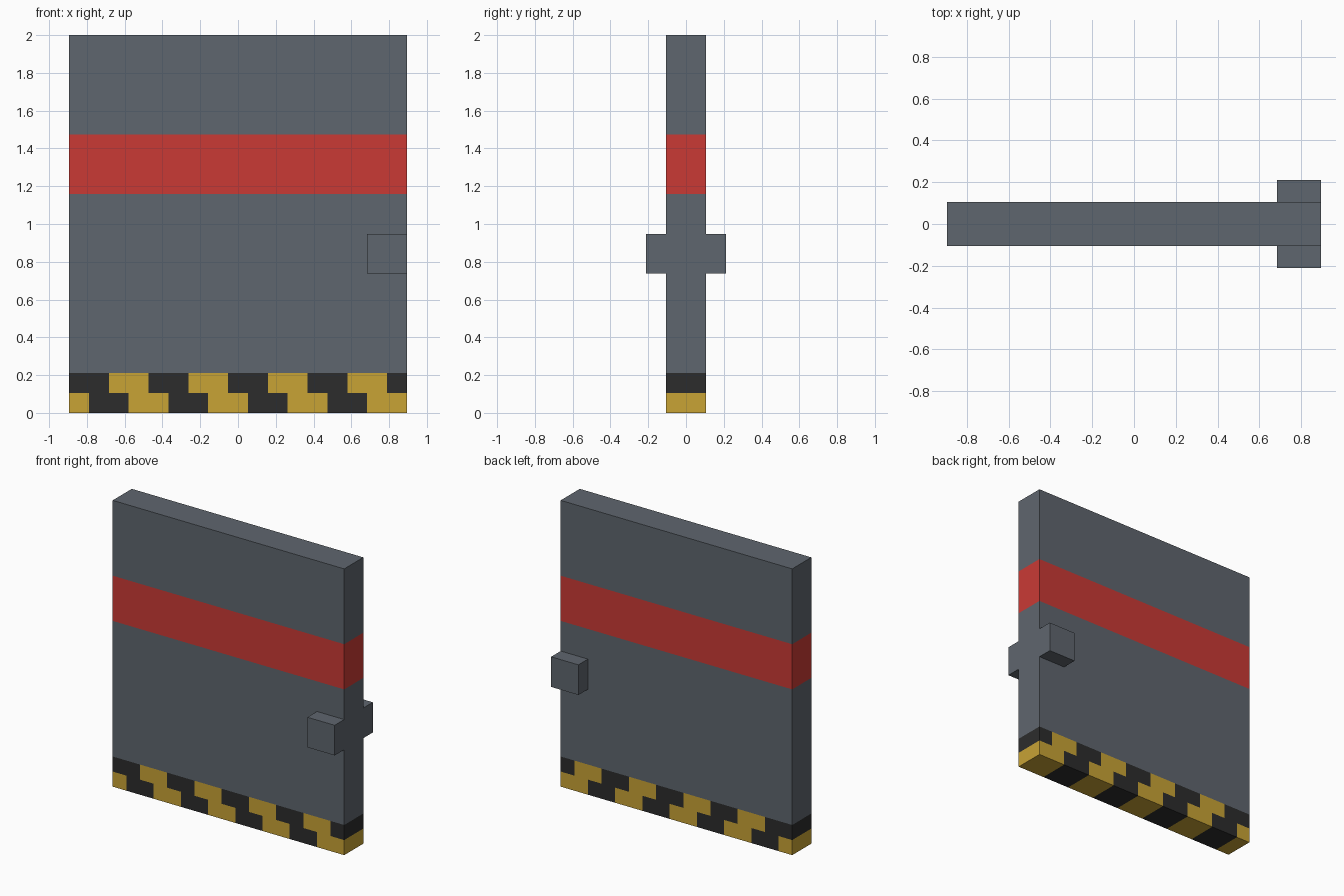
import bpy, bmesh, math
from mathutils import Matrix, Vector

if "Cube" in bpy.data.objects:
    bpy.data.objects.remove(bpy.data.objects["Cube"])

U = 2 / 19            # one grid unit: the door is 17 x 2 x 19 units
X0 = -8.5 * U         # left edge


def material(name, rgb):
    m = bpy.data.materials.new(name)
    lin = [((c / 255 + 0.055) / 1.055) ** 2.4 for c in rgb]
    m.diffuse_color = (*lin, 1)
    m.use_nodes = True
    m.node_tree.nodes["Principled BSDF"].inputs["Base Color"].default_value = m.diffuse_color
    return m


grey = material("steel grey", (95, 102, 110))
red = material("warning red", (202, 58, 53))
yellow = material("hazard yellow", (200, 163, 53))
black = material("hazard black", (44, 44, 44))


def box(bm, lo, hi):
    size = [b - a for a, b in zip(lo, hi)]
    mid = [(a + b) / 2 for a, b in zip(lo, hi)]
    bmesh.ops.create_cube(bm, size=1, matrix=Matrix.Translation(mid) @ Matrix.Diagonal((*size, 1)))


def finish(bm, name, mats):
    me = bpy.data.meshes.new(name)
    bm.to_mesh(me)
    bm.free()
    for m in mats:
        me.materials.append(m)
    ob = bpy.data.objects.new(name, me)
    bpy.context.collection.objects.link(ob)


def cut(bm, co, normal, faces=None):
    faces = faces or bm.faces[:]
    geom = set(faces)
    for f in faces:
        geom.update(f.edges)
        geom.update(f.verts)
    bmesh.ops.bisect_plane(bm, geom=list(geom), dist=1e-5, plane_co=co, plane_no=normal)


# Door slab, cut into horizontal bands
door = bmesh.new()
box(door, (X0, -U, 0), (-X0, U, 19 * U))
for row in (1, 2, 11, 14):
    cut(door, (0, 0, row * U), (0, 0, 1))

# Staggered hazard blocks in the two lowest rows
for row in (0, 1):
    for column in range(1 + row, 17, 2):
        faces = [f for f in door.faces
                 if row - 0.1 < f.calc_center_median().z / U < row + 0.9]
        cut(door, (X0 + column * U, 0, 0), (1, 0, 0), faces)

# Colours by height, and by column in the hazard rows
for f in door.faces:
    c = f.calc_center_bounds()
    z, column = c.z / U, (c.x - X0) / U
    if z > 2:
        f.material_index = 1 if 11 < z < 14 else 0
    elif abs(f.normal.x) > 0.5:
        f.material_index = 2 if z < 1 else 3
    elif z < 1:
        f.material_index = 3 if math.floor((column + 1) / 2) % 2 else 2
    else:
        f.material_index = 2 if math.floor(column / 2) % 2 else 3
finish(door, "door_panel", [grey, red, yellow, black])

# Handle blocks, one on each face
for name, y in (("front_handle", -2 * U), ("back_handle", U)):
    handle = bmesh.new()
    box(handle, (X0 + 15 * U, y, 7 * U), (-X0, y + U, 9 * U))
    finish(handle, name, [grey])
